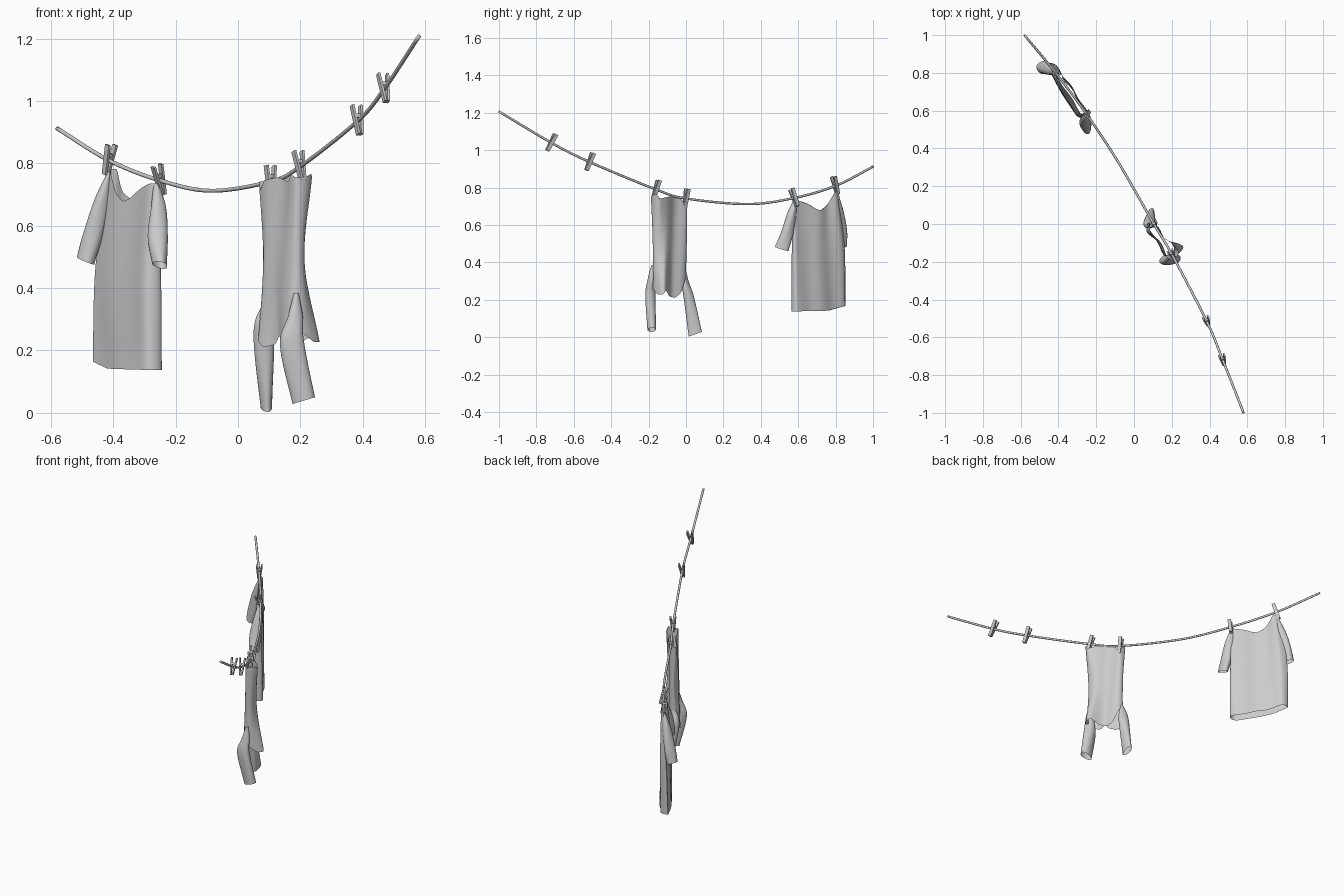
import bpy, bmesh, math
from mathutils import Vector

if "Cube" in bpy.data.objects:
    bpy.data.objects.remove(bpy.data.objects["Cube"])

grey = bpy.data.materials.new("soft grey")
grey.diffuse_color = (0.6, 0.6, 0.6, 1)
grey.use_nodes = True
grey.node_tree.nodes["Principled BSDF"].inputs["Base Color"].default_value = grey.diffuse_color


def spline(pts, steps, closed=False):
    """Smooth path through all given points."""
    n, out = len(pts), []
    for i in range(n if closed else n - 1):
        if closed:
            a, b, c, d = (pts[(i + k) % n] for k in (-1, 0, 1, 2))
        else:
            b, c = pts[i], pts[i + 1]
            a = pts[i - 1] if i else b * 2 - c
            d = pts[i + 2] if i + 2 < n else c * 2 - b
        for j in range(steps):
            t = j / steps
            out.append(0.5 * (2 * b + (c - a) * t + (2 * a - 5 * b + 4 * c - d) * t * t
                              + (3 * b - a - 3 * c + d) * t ** 3))
    if not closed:
        out.append(pts[-1].copy())
    return out


def add_mesh(name, bm, smooth=True):
    bmesh.ops.recalc_face_normals(bm, faces=bm.faces)
    me = bpy.data.meshes.new(name)
    bm.to_mesh(me)
    bm.free()
    me.materials.append(grey)
    for p in me.polygons:
        p.use_smooth = smooth
    ob = bpy.data.objects.new(name, me)
    bpy.context.collection.objects.link(ob)
    return ob


def loft(name, rings, caps=False):
    bm = bmesh.new()
    rows = [[bm.verts.new(p) for p in r] for r in rings]
    n = len(rows[0])
    for r, q in zip(rows, rows[1:]):
        for i in range(n):
            bm.faces.new((r[i], r[(i + 1) % n], q[(i + 1) % n], q[i]))
    if caps:
        bm.faces.new(rows[0])
        bm.faces.new(rows[-1])
    return add_mesh(name, bm)


def lerp_table(table, x):
    """Piecewise linear lookup in sorted pairs."""
    if x <= table[0][0]:
        return table[0][1]
    for (a, p), (b, q) in zip(table, table[1:]):
        if x <= b:
            return p + (q - p) * (x - a) / (b - a)
    return table[-1][1]


def cloth_body(name, outlines, bottom, top, across, folds):
    """Loose cloth tube: plan outlines from bottom to top, edge heights by y."""
    loops = [spline([Vector((x, y, 0)) for x, y in o], 12, True) for o in outlines]
    columns = [spline(list(c), 12) for c in zip(*loops)]
    rows = len(columns[0])
    rings = []
    for k in range(rows):
        v, ring = k / (rows - 1), []
        for i, c in enumerate(columns):
            p = c[k].copy()
            lo, hi = lerp_table(bottom, c[0].y), lerp_table(top, c[-1].y)
            p += across * 0.004 * math.sin(folds * math.tau * i / len(columns) + 2 * v)
            p.z = lo + (hi - lo) * v
            ring.append(p)
        rings.append(ring)
    return loft(name, rings)


def sleeve(name, stations, tilt):
    """Stations are x, y, z, half width in x, half width in y; tilt slants the cuff."""
    centres = spline([Vector(s[:3]) for s in stations], 8)
    sizes = spline([Vector((s[3], s[4], 0)) for s in stations], 8)
    rings = []
    for k, (c, s) in enumerate(zip(centres, sizes)):
        ring, w = [], k / (len(centres) - 1)
        for i in range(24):
            a = math.tau * i / 24
            r = 1 + 0.06 * math.sin(3 * a + 5 * w)
            dx, dy = s.x * math.cos(a) * r, s.y * math.sin(a) * r
            ring.append(c + Vector((dx, dy, w * (tilt[0] * dx + tilt[1] * dy))))
        rings.append(ring)
    return loft(name, rings)


# Sagging washing line
knots = [Vector(p) for p in (
    (-0.58, 1, 0.912), (-0.415, 0.8, 0.81), (-0.25, 0.58, 0.745), (-0.085, 0.33, 0.712),
    (0.105, 0, 0.742), (0.2, -0.16, 0.79), (0.385, -0.515, 0.937), (0.47, -0.72, 1.04),
    (0.58, -1, 1.207))]
path = spline(knots, 10)
rings = []
for i, p in enumerate(path):
    t = (path[min(i + 1, len(path) - 1)] - path[max(i - 1, 0)]).normalized()
    side = t.cross(Vector((0, 0, 1))).normalized()
    up = side.cross(t)
    rings.append([p + 0.0065 * (side * math.cos(a) + up * math.sin(a))
                  for a in (math.tau * j / 10 for j in range(10))])
loft("washing_line", rings, True)


# Clothes pegs: two wooden prongs opening upward plus a spring block
def box(bm, centre, x, y, z, size):
    v = bmesh.ops.create_cube(bm, size=1)["verts"]
    for q in v:
        q.co = centre + x * q.co.x * size[0] + y * q.co.y * size[1] + z * q.co.z * size[2]


def peg(name, k, roll):
    i = k * 10
    t = (path[i + 1] - path[i - 1]).normalized()
    side = t.cross(Vector((0, 0, 1))).normalized()
    if side.x < 0:
        side = -side
    up = side.cross(t)
    if up.z < 0:
        up = -up
    up, side = (up * math.cos(roll) + side * math.sin(roll),
                side * math.cos(roll) - up * math.sin(roll))
    bm = bmesh.new()
    base = path[i] + up * 0.002
    for s in (-1, 1):
        lean = (up + side * s * 0.1).normalized()
        box(bm, base + side * s * 0.010, t, lean.cross(t).normalized(), lean,
            (0.02, 0.008, 0.1))
    box(bm, base + up * 0.014, t, side, up, (0.012, 0.022, 0.012))
    add_mesh(name, bm, False)


for j, (k, roll) in enumerate(((1, 0), (2, -0.35), (4, 0.05), (5, 0), (6, 0.05), (7, 0.05))):
    peg("clothes_peg_%d" % (j + 1), k, roll)

# Short sleeved shirt hanging by its shoulders
cloth_body("shirt_body", [
    [(-0.463, 0.835), (-0.39, 0.71), (-0.31, 0.578), (-0.247, 0.582), (-0.30, 0.68),
     (-0.365, 0.77), (-0.425, 0.845)],
    [(-0.457, 0.835), (-0.385, 0.71), (-0.305, 0.58), (-0.25, 0.582), (-0.305, 0.68),
     (-0.365, 0.77), (-0.42, 0.842)],
    [(-0.415, 0.805), (-0.355, 0.70), (-0.282, 0.592), (-0.26, 0.585), (-0.325, 0.70),
     (-0.375, 0.77), (-0.40, 0.81)]],
    [(0.57, 0.138), (0.76, 0.142), (0.845, 0.166)],
    [(0.59, 0.735), (0.63, 0.722), (0.66, 0.708), (0.69, 0.688), (0.72, 0.677),
     (0.755, 0.705), (0.8, 0.782)],
    Vector((0.812, 0.583, 0)), 5)
sleeve("shirt_left_sleeve", [
    (-0.413, 0.805, 0.772, 0.006, 0.008), (-0.437, 0.815, 0.68, 0.025, 0.025),
    (-0.465, 0.825, 0.57, 0.03, 0.034), (-0.487, 0.828, 0.487, 0.028, 0.033)], (-0.4, 0.1))
sleeve("shirt_right_sleeve", [
    (-0.262, 0.582, 0.735, 0.008, 0.006), (-0.256, 0.565, 0.66, 0.024, 0.024),
    (-0.257, 0.54, 0.56, 0.032, 0.032), (-0.25, 0.512, 0.474, 0.024, 0.036)], (-0.2, -0.3))

# Long sleeved top hanging upside down by its hem
cloth_body("top_body", [
    [(0.065, -0.03), (0.11, 0.0), (0.165, -0.075), (0.261, -0.125), (0.18, -0.18), (0.125, -0.10)],
    [(0.078, -0.02), (0.105, 0.004), (0.16, -0.07), (0.216, -0.13), (0.185, -0.178), (0.115, -0.09)],
    [(0.067, -0.008), (0.102, 0.003), (0.155, -0.07), (0.238, -0.14), (0.19, -0.185), (0.13, -0.085)]],
    [(-0.19, 0.27), (-0.15, 0.228), (-0.125, 0.228), (-0.108, 0.25), (-0.09, 0.22),
     (-0.06, 0.21), (-0.03, 0.235), (0.005, 0.33)],
    [(-0.185, 0.755), (-0.16, 0.768), (-0.14, 0.74), (-0.08, 0.755), (-0.03, 0.745),
     (-0.008, 0.71), (0.003, 0.742)],
    Vector((0.86, 0.51, 0)), 5)
sleeve("top_right_sleeve", [
    (0.187, -0.178, 0.385, 0.007, 0.007), (0.182, -0.185, 0.31, 0.024, 0.02),
    (0.173, -0.192, 0.225, 0.038, 0.027), (0.213, -0.183, 0.04, 0.036, 0.023)], (0.3, 0))
sleeve("top_left_sleeve", [
    (0.09, -0.006, 0.345, 0.012, 0.01), (0.08, -0.004, 0.29, 0.028, 0.02),
    (0.084, 0.014, 0.21, 0.032, 0.027), (0.092, 0.05, 0.016, 0.018, 0.035)], (0, 0.35))
